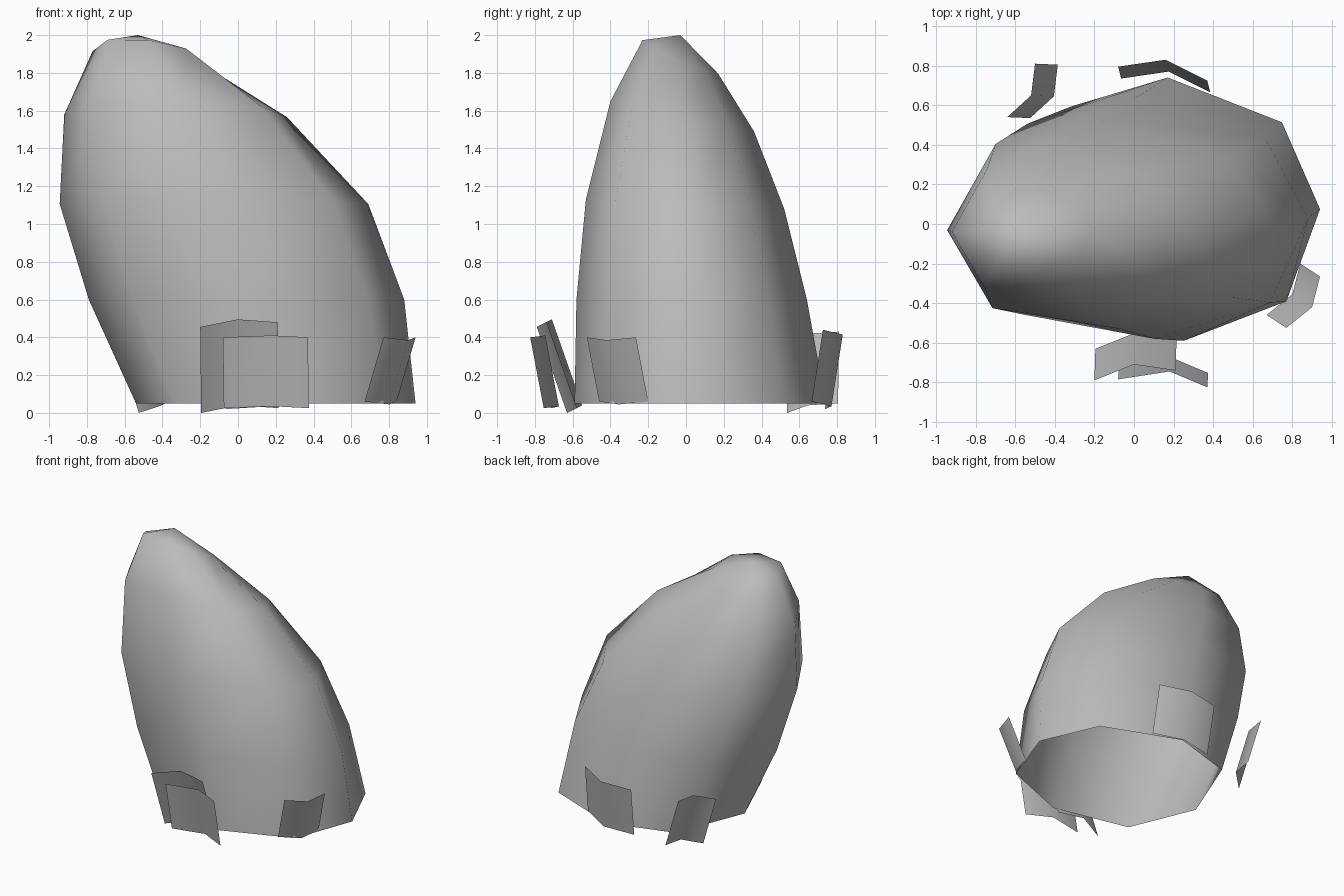
import bpy
from mathutils import Vector

cube = bpy.data.objects.get("Cube")
if cube:
    bpy.data.objects.remove(cube, do_unlink=True)

GREY = (0.5, 0.5, 0.5, 1)
mat = bpy.data.materials.new("plain grey")
mat.use_nodes = True
mat.diffuse_color = GREY
mat.node_tree.nodes["Principled BSDF"].inputs["Base Color"].default_value = GREY


def add_object(name, verts, faces):
    """Smooth-shaded open surface."""
    mesh = bpy.data.meshes.new(name)
    mesh.from_pydata(verts, [], faces)
    mesh.materials.append(mat)
    mesh.shade_smooth()
    obj = bpy.data.objects.new(name, mesh)
    bpy.context.collection.objects.link(obj)
    return obj


# Eight-sided cross-section, counter-clockwise from +x
section = [(1, 0), (.74, .66), (-.04, 1), (-.7, .78),
           (-1, -.05), (-.72, -.8), (.07, -1), (.77, -.7)]

# Rings from base to top: centre, radii, rise towards -x, rise towards -y
rings = [((.2, .075, .05), (.74, .665), 0, 0),
         ((.045, .03, .6), (.835, .61), 0, 0),
         ((-.127, -.005, 1.105), (.817, .525), 0, .025),
         ((-.33, -.02, 1.57), (.59, .38), .005, .08),
         ((-.49, -.03, 1.885), (.28, .2), .025, .09)]

# Leaning hollow shell, open at the base and closed to a point on top
n = len(section)
verts = [(c[0] + r[0] * u, c[1] + r[1] * v, c[2] - tx * u - ty * v)
         for c, r, tx, ty in rings for u, v in section]
faces = [(k * n + i, k * n + (i + 1) % n, (k + 1) * n + (i + 1) % n, (k + 1) * n + i)
         for k in range(len(rings) - 1) for i in range(n)]
tip = len(verts)
verts.append((-.53, -.03, 2))
faces += [(tip - n + i, tip - n + (i + 1) % n, tip) for i in range(n)]
add_object("leaning_shell", verts, faces)


def bent_plate(name, top_edge, drop):
    """Two-panel bent plate: a top edge swept down to its foot."""
    top = [Vector(p) for p in top_edge]
    foot = [p + Vector(drop) for p in top]
    add_object(name, foot + top, [(0, 1, 4, 3), (1, 2, 5, 4)])


# Bent plates around the base, flaring outward
bent_plate("front_outer_plate",
           [(-.08, -.785, .4), (.18, -.745, .41), (.37, -.825, .4)], (.005, .072, -.375))
bent_plate("front_inner_plate",
           [(-.2, -.79, .455), (0, -.71, .495), (.21, -.74, .48)], (.005, .16, -.455))
bent_plate("left_front_plate",
           [(.77, -.525, .4), (.9, -.42, .385), (.94, -.265, .4)], (-.1, .065, -.34))
bent_plate("back_plate",
           [(.37, .725, .44), (.16, .83, .415), (-.08, .795, .4)], (.015, -.06, -.38))
bent_plate("right_back_plate",
           [(-.5, .81, .43), (-.52, .65, .42), (-.64, .54, .38)], (.115, -.005, -.38))
